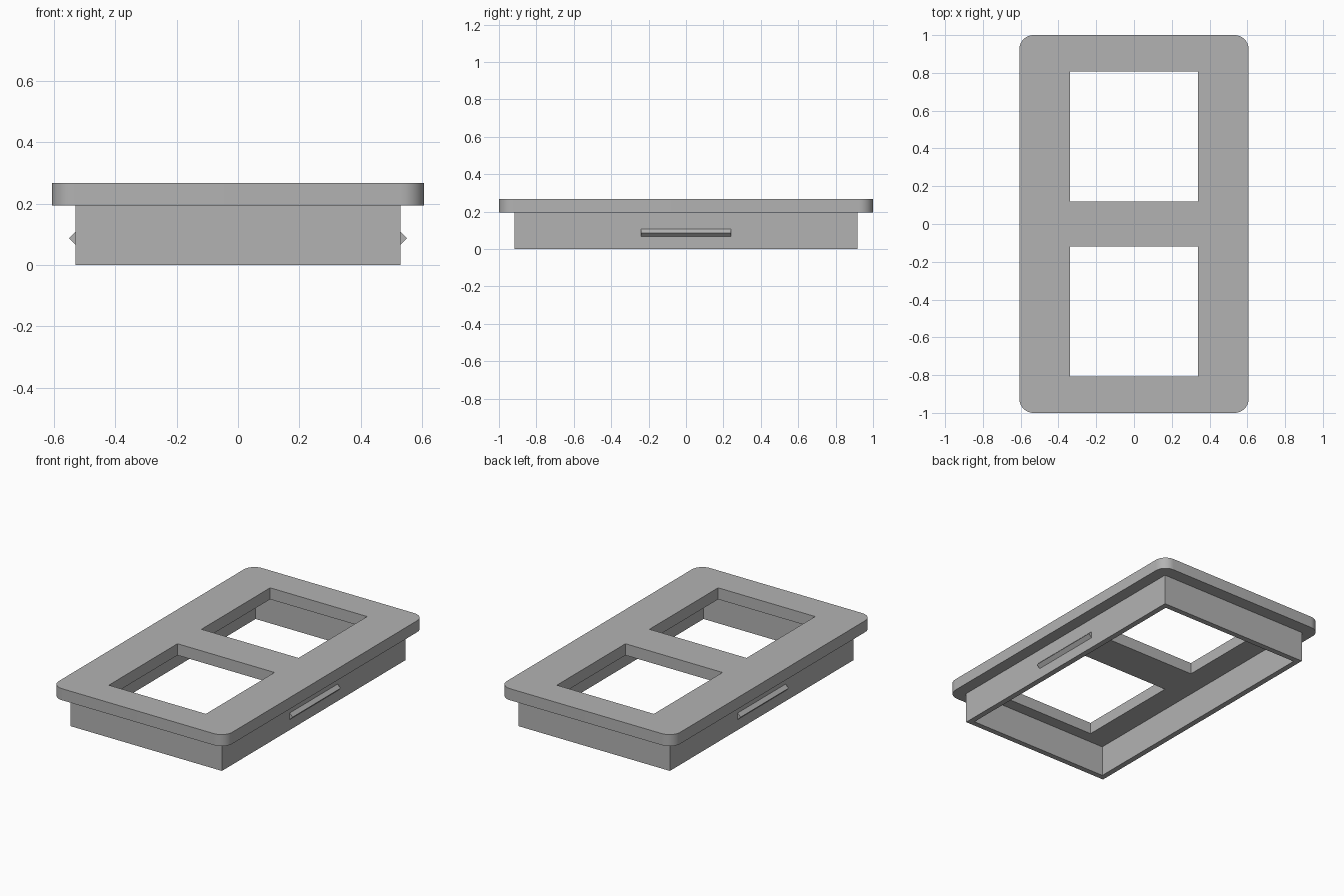
import bpy
import bmesh
from math import cos, sin, pi, radians

if "Cube" in bpy.data.objects:
    bpy.data.objects.remove(bpy.data.objects["Cube"], do_unlink=True)

grey = bpy.data.materials.new("plain grey")
grey.use_nodes = True
grey.diffuse_color = (0.45, 0.45, 0.45, 1)
grey.node_tree.nodes["Principled BSDF"].inputs["Base Color"].default_value = grey.diffuse_color


def rectangle(x0, x1, y0, y1):
    return [(x0, y0), (x1, y0), (x1, y1), (x0, y1)]


def rounded_rectangle(hx, hy, r, steps=10):
    points = []
    for i, (sx, sy) in enumerate([(1, 1), (-1, 1), (-1, -1), (1, -1)]):
        for k in range(steps + 1):
            a = (i + k / steps) * pi / 2
            points.append((sx * (hx - r) + r * cos(a), sy * (hy - r) + r * sin(a)))
    return points


def add_object(name, bm):
    bmesh.ops.recalc_face_normals(bm, faces=bm.faces)
    mesh = bpy.data.meshes.new(name)
    bm.to_mesh(mesh)
    bm.free()
    mesh.materials.append(grey)
    obj = bpy.data.objects.new(name, mesh)
    bpy.context.collection.objects.link(obj)
    bpy.ops.object.select_all(action="DESELECT")
    obj.select_set(True)
    bpy.context.view_layer.objects.active = obj
    bpy.ops.object.shade_smooth_by_angle(angle=radians(30))
    return obj


def extrude_outline(name, loops, z0, z1):
    """Fill an outer loop with holes and extrude it upward."""
    bm = bmesh.new()
    edges = []
    for loop in loops:
        verts = [bm.verts.new((x, y, z0)) for x, y in loop]
        edges += [bm.edges.new((verts[i - 1], verts[i])) for i in range(len(verts))]
    bmesh.ops.triangle_fill(bm, edges=edges, use_beauty=True, normal=(0, 0, 1))
    result = bmesh.ops.extrude_face_region(bm, geom=bm.faces[:], use_keep_orig=True)
    top = [v for v in result["geom"] if isinstance(v, bmesh.types.BMVert)]
    bmesh.ops.translate(bm, verts=top, vec=(0, 0, z1 - z0))
    return add_object(name, bm)


# Face plate with two square windows
PLATE_Z, TOP_Z = 0.195, 0.268
extrude_outline("face_plate", [
    rounded_rectangle(0.607, 1.0, 0.075),
    rectangle(-0.34, 0.34, 0.12, 0.807),
    rectangle(-0.34, 0.34, -0.807, -0.12),
], PLATE_Z, TOP_Z)

# Hollow skirt below the plate
SX, SY, WALL = 0.53, 0.918, 0.035
extrude_outline("skirt", [
    rectangle(-SX, SX, -SY, SY),
    rectangle(WALL - SX, SX - WALL, WALL - SY, SY - WALL),
], 0, PLATE_Z)

# Triangular snap ridge on each long side
for side, name in ((1, "left_snap_ridge"), (-1, "right_snap_ridge")):
    bm = bmesh.new()
    profile = [(SX, 0.066), (SX + 0.021, 0.087), (SX, 0.108)]
    ends = [[bm.verts.new((side * x, y, z)) for x, z in profile] for y in (-0.24, 0.24)]
    for end in ends:
        bm.faces.new(end)
    for i in range(3):
        bm.faces.new((ends[0][i - 1], ends[0][i], ends[1][i], ends[1][i - 1]))
    add_object(name, bm)
